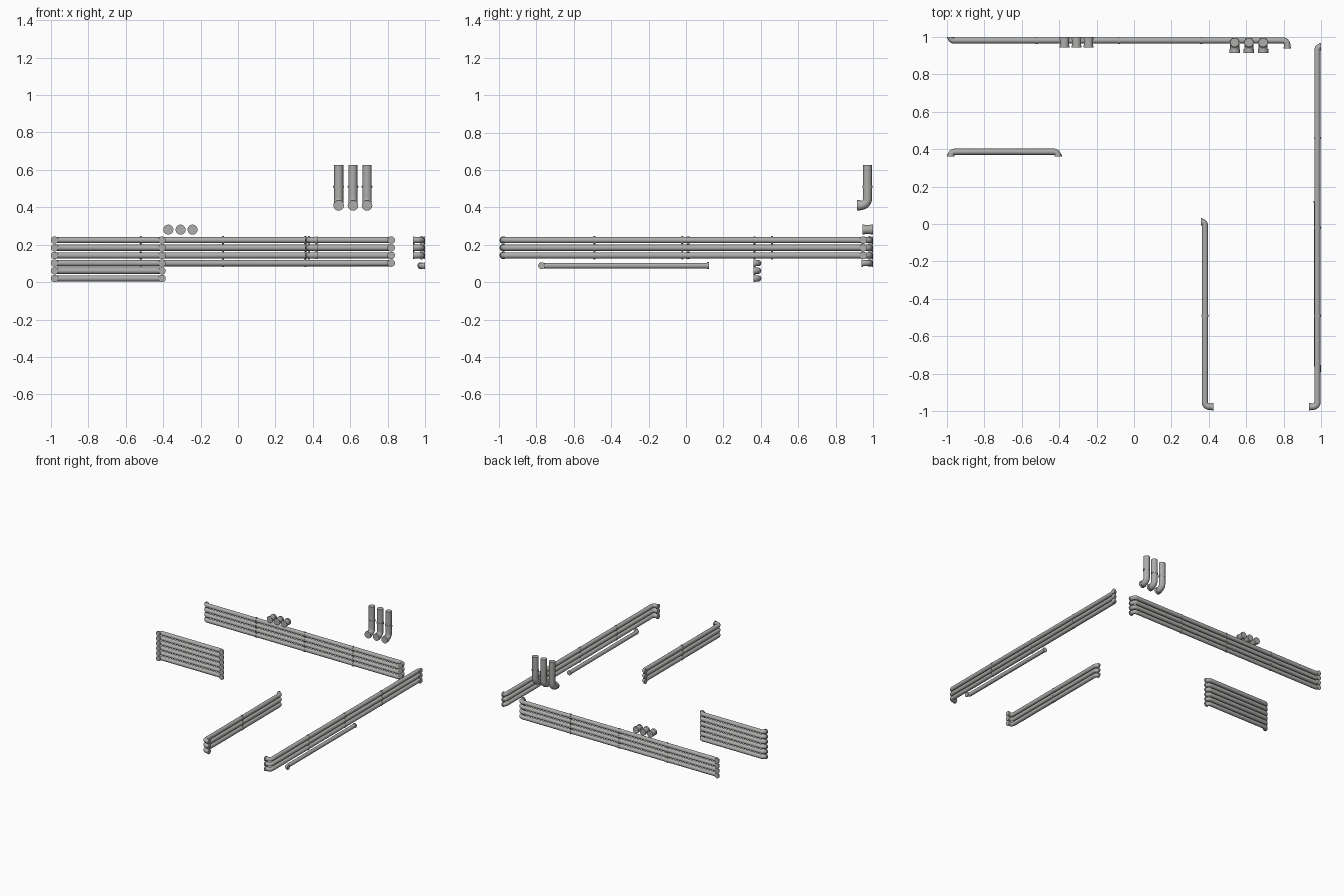
import bpy, bmesh, math
from mathutils import Vector, Matrix

cube = bpy.data.objects.get("Cube")
if cube:
    bpy.data.objects.remove(cube, do_unlink=True)

steel = bpy.data.materials.new("pipe_grey")
steel.use_nodes = True
GREY = (0.42, 0.42, 0.41, 1)
steel.diffuse_color = GREY
steel.node_tree.nodes["Principled BSDF"].inputs["Base Color"].default_value = GREY

R = 0.0168              # thin pipe radius
FLANGE = 0.02           # flange radius on thin pipes
ROWS = [0.02 + 0.041 * i for i in range(6)]


def finish(obj):
    obj.data.materials.clear()
    obj.data.materials.append(steel)
    bpy.ops.object.select_all(action='DESELECT')
    obj.select_set(True)
    bpy.context.view_layer.objects.active = obj
    bpy.ops.object.shade_smooth_by_angle(angle=math.radians(40))


def rounded(points, bend):
    """Replace each inner corner of a path with a quarter bend."""
    pts = [Vector(p) for p in points]
    out = [pts[0]]
    for a, c, b in zip(pts, pts[1:], pts[2:]):
        u, v = (a - c).normalized(), (b - c).normalized()
        r = min(bend, (a - c).length * 0.95, (b - c).length * 0.95)
        for i in range(7):
            t = i / 6 * math.pi / 2
            out.append(c + u * r * (1 - math.sin(t)) + v * r * (1 - math.cos(t)))
    return out + [pts[-1]]


def pipe(name, points, radius=R, bend=0.024):
    curve = bpy.data.curves.new(name, 'CURVE')
    curve.dimensions = '3D'
    curve.bevel_depth = radius
    curve.bevel_resolution = 6
    curve.use_fill_caps = True
    path = rounded(points, bend)
    spline = curve.splines.new('POLY')
    spline.points.add(len(path) - 1)
    for point, co in zip(spline.points, path):
        point.co = (*co, 1)
    obj = bpy.data.objects.new(name, curve)
    bpy.context.collection.objects.link(obj)
    bpy.ops.object.select_all(action='DESELECT')
    obj.select_set(True)
    bpy.context.view_layer.objects.active = obj
    bpy.ops.object.convert(target='MESH')
    finish(bpy.context.view_layer.objects.active)


def disc(name, start, end, radius, ears=None):
    """Short cylinder between two points, with optional clamp ears along an axis."""
    a, b = Vector(start), Vector(end)
    axis = b - a
    turn = axis.to_track_quat('Z', 'Y').to_matrix().to_4x4()
    bm = bmesh.new()
    bmesh.ops.create_cone(bm, cap_ends=True, segments=20, radius1=radius,
                          radius2=radius, depth=axis.length,
                          matrix=Matrix.Translation((a + b) / 2) @ turn)
    if ears:
        size = Vector((0.01, 0.01, 0.01)) + Vector(ears) * (2 * radius - 0.004)
        bmesh.ops.create_cube(bm, size=1, matrix=Matrix.Translation((a + b) / 2)
                              @ Matrix.Diagonal((*size, 1)))
    mesh = bpy.data.meshes.new(name)
    bm.to_mesh(mesh)
    bm.free()
    obj = bpy.data.objects.new(name, mesh)
    bpy.context.collection.objects.link(obj)
    finish(obj)


def end_flange(name, tip, inner, radius=FLANGE, length=0.009):
    tip, inner = Vector(tip), Vector(inner)
    disc(name, tip, tip + (inner - tip).normalized() * length, radius)


def rack(name, path, rows, axis, clamps):
    """Stack of parallel pipes sharing one plan path, clamped at given stations."""
    step = Vector((0.006, 0, 0) if axis == 0 else (0, 0.006, 0))
    for i, z in enumerate(rows):
        pts = [Vector((x, y, z)) for x, y in path]
        pipe(f"{name}_pipe_{i + 1}", pts)
        end_flange(f"{name}_start_flange_{i + 1}", pts[0], pts[1])
        end_flange(f"{name}_end_flange_{i + 1}", pts[-1], pts[-2])
        for j, s in enumerate(clamps):
            c = pts[1].copy()
            c[axis] = s
            disc(f"{name}_clamp_{i + 1}_{j + 1}", c - step, c + step, 0.0182, (0, 0, 1))


# Wall racks
rack("back_rack", [(-0.98, 1), (-0.98, 0.981), (0.819, 0.981), (0.819, 0.938)],
     ROWS[2:], 0, (-0.52, -0.08, 0.36))
rack("short_rack", [(-0.98, 0.362), (-0.98, 0.386), (-0.406, 0.386), (-0.406, 0.362)],
     ROWS, 0, ())
rack("left_rack", [(0.934, -0.977), (0.98, -0.977), (0.98, 0.948), (1, 0.948)],
     ROWS[3:], 1, (-0.49, -0.02, 0.46))
rack("middle_rack", [(0.424, -0.977), (0.379, -0.977), (0.379, 0.012), (0.357, 0.012)],
     ROWS[3:], 1, (-0.49,))

# Single low pipe under the left rack
low = [Vector(p) for p in ((0.999, -0.772, 0.088), (0.977, -0.772, 0.088), (0.977, 0.122, 0.088))]
pipe("low_pipe", low, 0.0155)
end_flange("low_pipe_start_flange", low[0], low[1], 0.0185)
end_flange("low_pipe_end_flange", low[2], low[1], 0.0185)

# Thick risers with elbows at the bottom
for i, x in enumerate((0.538, 0.614, 0.69)):
    pts = [(x, 0.97, 0.627), (x, 0.97, 0.41), (x, 0.914, 0.41)]
    pipe(f"riser_{i + 1}", pts, 0.0245, 0.036)
    end_flange(f"riser_flange_{i + 1}", pts[2], pts[1], 0.028, 0.02)
    disc(f"riser_clamp_{i + 1}", (x, 0.97, 0.504), (x, 0.97, 0.516), 0.0265, (1, 0, 0))

# Stub couplings above the back rack
for i, x in enumerate((-0.372, -0.307, -0.243)):
    disc(f"stub_{i + 1}", (x, 0.944, 0.281), (x, 0.998, 0.281), 0.0245)
    end_flange(f"stub_front_flange_{i + 1}", (x, 0.943, 0.281), (x, 1, 0.281), 0.0268, 0.012)
    end_flange(f"stub_back_flange_{i + 1}", (x, 0.999, 0.281), (x, 0.9, 0.281), 0.0268, 0.012)
